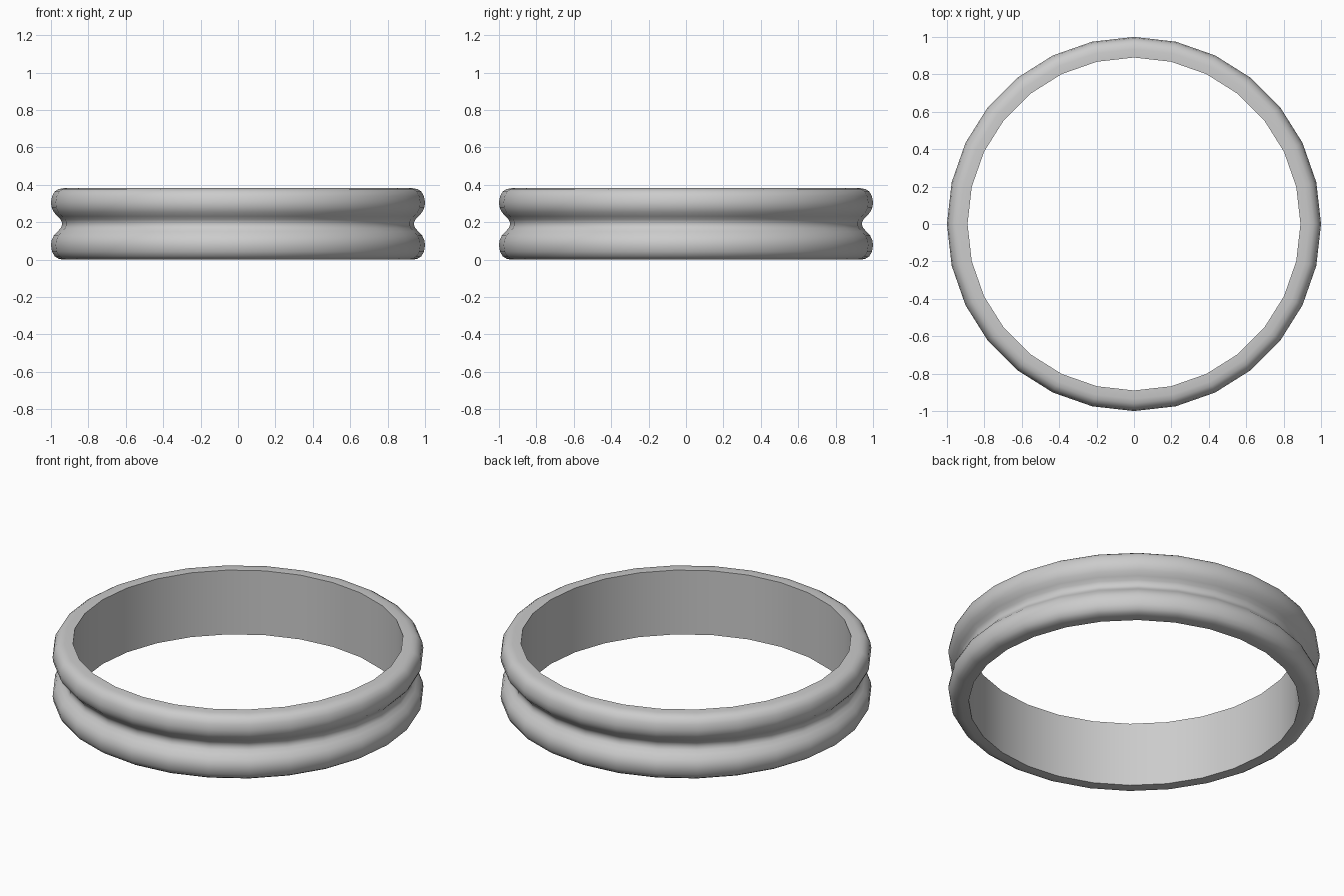
import bpy, bmesh, math

if "Cube" in bpy.data.objects:
    bpy.data.objects.remove(bpy.data.objects["Cube"])

SEGMENTS = 28
HEIGHT = 0.382
MID = HEIGHT / 2

# Lower half of the cross-section (radius, z): inner edge, rounded bead, groove
half = [(0.89, 0.0), (0.935, 0.0), (0.96, 0.005), (0.98, 0.018), (0.994, 0.042),
        (1.0, 0.075), (0.997, 0.102), (0.985, 0.128), (0.965, 0.15),
        (0.949, 0.167), (0.942, 0.182)]
# Mirror it for the upper bead
profile = half + [(r, HEIGHT - z) for r, z in reversed(half)]

# Spin the closed profile into a ring
bm = bmesh.new()
rings = []
for i in range(SEGMENTS):
    a = 2 * math.pi * i / SEGMENTS
    rings.append([bm.verts.new((r * math.cos(a), r * math.sin(a), z)) for r, z in profile])
n = len(profile)
for i in range(SEGMENTS):
    p, q = rings[i], rings[(i + 1) % SEGMENTS]
    for j in range(n):
        k = (j + 1) % n
        bm.faces.new((p[j], q[j], q[k], p[k]))
bmesh.ops.recalc_face_normals(bm, faces=bm.faces)

mesh = bpy.data.meshes.new("grooved_ring")
bm.to_mesh(mesh)
bm.free()
ring = bpy.data.objects.new("grooved_ring", mesh)
bpy.context.collection.objects.link(ring)

# Smooth beads, sharp inner rims
bpy.context.view_layer.objects.active = ring
ring.select_set(True)
bpy.ops.object.shade_smooth_by_angle(angle=math.radians(40))
